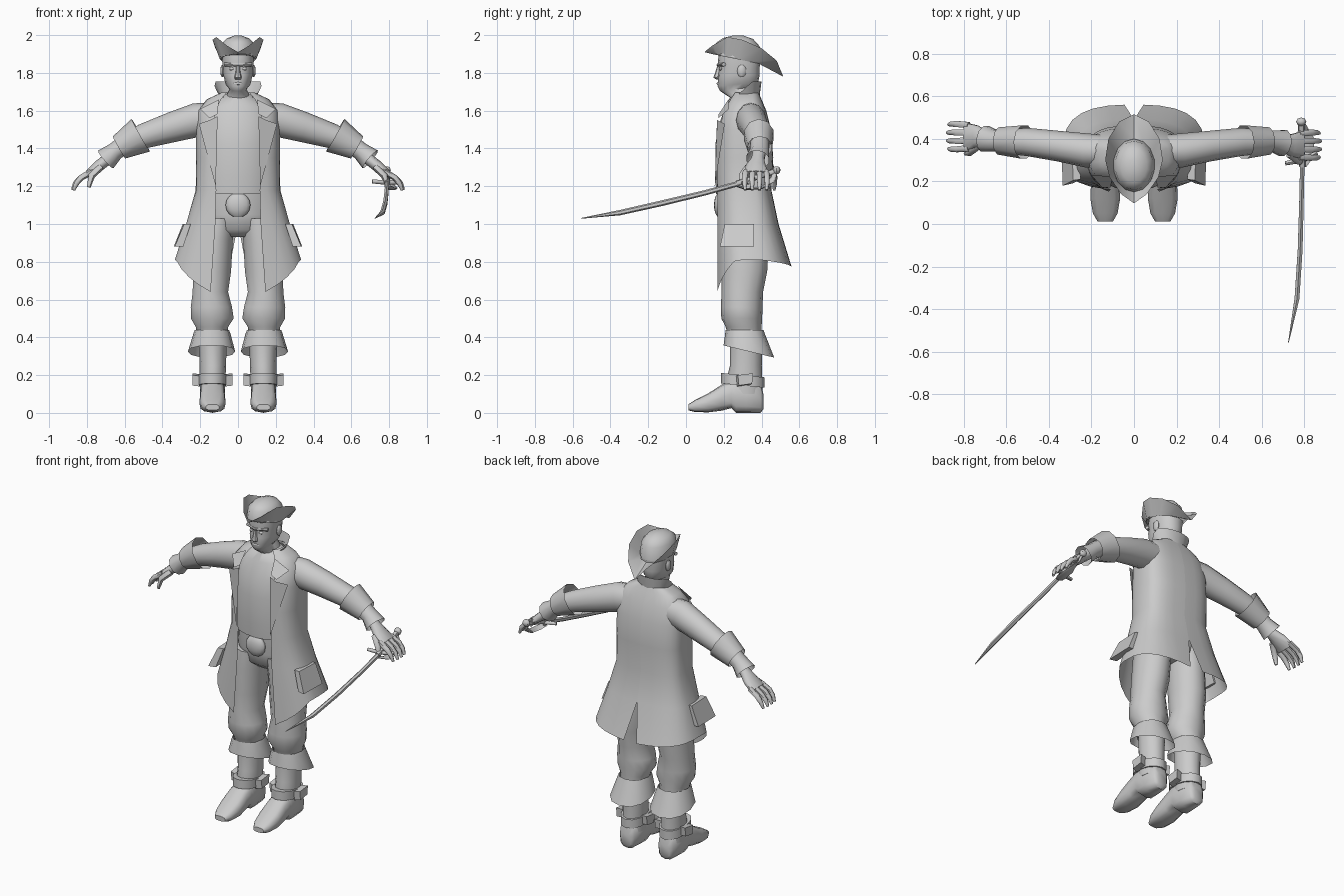
import bpy, bmesh, math
from mathutils import Vector

grey = bpy.data.materials.new("plain grey")
grey.diffuse_color = (0.6, 0.6, 0.6, 1)


def make(name, verts, faces, angle=40):
    """Mesh object with cleaned normals, smooth except at sharp edges."""
    me = bpy.data.meshes.new(name)
    me.from_pydata([tuple(v) for v in verts], [], faces)
    bm = bmesh.new()
    bm.from_mesh(me)
    bmesh.ops.remove_doubles(bm, verts=bm.verts, dist=0.0004)
    bmesh.ops.recalc_face_normals(bm, faces=bm.faces)
    bm.to_mesh(me)
    bm.free()
    me.shade_smooth()
    me.set_sharp_from_angle(angle=math.radians(angle))
    me.materials.append(grey)
    ob = bpy.data.objects.new(name, me)
    bpy.context.collection.objects.link(ob)
    return ob


def loft(name, rings, cap=True, closed=True, angle=40):
    n = len(rings[0])
    verts = [v for r in rings for v in r]
    faces = []
    for i in range(len(rings) - 1):
        for j in range(n if closed else n - 1):
            k = (j + 1) % n
            faces.append((i * n + j, i * n + k, (i + 1) * n + k, (i + 1) * n + j))
    if cap:
        faces += [tuple(range(n)), tuple(range((len(rings) - 1) * n, len(rings) * n))]
    return make(name, verts, faces, angle)


def spow(v, p):
    return math.copysign(abs(v) ** p, v)


def oval(cx, cy, z, rx, ry, n=14, p=1.0, tilt=0.0):
    """Horizontal ring; tilt lowers the back."""
    out = []
    for i in range(n):
        a = 2 * math.pi * i / n
        dy = -ry * spow(math.cos(a), p)
        out.append((cx + rx * spow(math.sin(a), p), cy + dy, z - tilt * dy))
    return out


def tube(name, pts, n=8, cap=True, angle=45):
    """Tube through (x, y, z, r_up, r_side) points."""
    rings = []
    for i, p in enumerate(pts):
        a, b = pts[max(i - 1, 0)], pts[min(i + 1, len(pts) - 1)]
        t = (Vector(b[:3]) - Vector(a[:3])).normalized()
        ref = Vector((1, 0, 0)) if abs(t.y) > 0.7 else Vector((0, 1, 0))
        up = t.cross(ref).normalized()
        side = up.cross(t)
        rings.append([Vector(p[:3]) + up * p[3] * math.cos(2 * math.pi * k / n)
                      + side * p[4] * math.sin(2 * math.pi * k / n) for k in range(n)])
    return loft(name, rings, cap, True, angle)


def ball(name, loc, size, n=12):
    rings = []
    for i in range(1, 8):
        a = math.pi * i / 8
        rings.append(oval(loc[0], loc[1], loc[2] + size[2] * math.cos(a),
                          size[0] * math.sin(a), size[1] * math.sin(a), n))
    return loft(name, rings)


def hexa(name, bottom, top):
    return loft(name, [bottom, top])


# Head, neck, nose, brow, eyes, ears
loft("head", [oval(0, y, z, rx, ry, 18, .9, t) for z, y, rx, ry, t in [
    (1.58, .315, .085, .085, 0), (1.67, .31, .068, .078, 0), (1.715, .272, .045, .092, -.12),
    (1.74, .275, .066, .107, -.1), (1.79, .28, .079, .11, 0), (1.83, .282, .081, .108, 0),
    (1.86, .282, .085, .113, 0), (1.93, .282, .082, .105, 0)]], angle=60)
loft("nose", [oval(0, y, z, rx, ry, 8) for z, y, rx, ry in [
    (1.765, .172, .014, .012), (1.775, .165, .02, .02), (1.80, .17, .013, .016), (1.84, .178, .009, .012)]])
tube("brow", [(-.07, .2, 1.845, .01, .012), (0, .172, 1.842, .009, .01), (.07, .2, 1.845, .01, .012)])
tube("lips", [(-.025, .18, 1.742, .006, .006), (0, .17, 1.744, .008, .008), (.025, .18, 1.742, .006, .006)])
for s in (-1, 1):
    ball("eye", (s * .033, .185, 1.822), (.014, .011, .009), 8)
    ball("ear", (s * .082, .295, 1.81), (.012, .024, .034), 8)

# Three-cornered hat: crown dome and turned-up brim
loft("hat_crown", [oval(0, .275, z, rx, ry, 14, 1, t) for z, rx, ry, t in [
    (1.88, .098, .125, .15), (1.95, .09, .115, .08), (1.982, .062, .08, .03), (1.997, .02, .03, 0)]], angle=60)
half = [(0, .097, 1.91), (.06, .14, 1.945), (.115, .22, 1.99), (.135, .30, 1.975),
        (.12, .40, 1.93), (.07, .48, 1.865), (0, .515, 1.78)]
outer = half + [(-x, y, z) for x, y, z in half[-2:0:-1]]
loft("hat_brim", [oval(0, .275, 1.872, .096, .123, 12, 1, .2), outer], cap=False, angle=35)

# Waistcoat and breeches seat
for name, rows in {
    "waistcoat": [(1.16, .2, .16, .43), (1.25, .205, .155, .44), (1.42, .205, .155, .45),
                  (1.53, .2, .175, .44), (1.62, .17, .21, .41), (1.685, .07, .24, .385)],
    "breeches_seat": [(1.2, .19, .18, .43), (1.05, .2, .185, .44), (.97, .17, .2, .43), (.93, .09, .25, .39)],
}.items():
    loft(name, [oval(0, (f + b) / 2, z, w, (b - f) / 2, 20) for z, w, f, b in rows], angle=60)
ball("belt_buckle", (0, .178, 1.1), (.066, .03, .066), 16)

# Long coat: open in front, slit tail behind
COLS = 12
rows = [(1.695, .09, .25, .385, .06, 0), (1.66, .165, .23, .40, .09, 0), (1.6, .213, .19, .425, .12, 0),
        (1.5, .222, .165, .45, .125, 0), (1.35, .222, .155, .462, .122, 0), (1.18, .224, .158, .452, .115, 0),
        (1.0, .275, .16, .49, .12, 0), (.8, .335, .16, .56, .145, .045)]
for s in (-1, 1):
    rings = []
    for i, (z, w, f, b, xf, gap) in enumerate(rows):
        t0 = math.asin((xf / w) ** (1 / .7))
        ring = []
        for j in range(COLS + 1):
            u = j / COLS
            t = t0 + (math.pi - t0) * u
            x = max(w * abs(math.sin(t)) ** .7 if j < COLS else 0, gap)
            c = spow(math.cos(t), .7)
            y = .33 - c * ((.33 - f) if c > 0 else (b - .33))
            hem = .64 + .17 * min(1, u / .35) - .04 * max(0, 2 * u - 1)
            ring.append((s * x, y, hem if i == len(rows) - 1 else z))
        rings.append(ring)
    loft("coat_half", rings, cap=False, closed=False, angle=50)
    # Lapels and pocket flap
    lap = [(.1, .225, 1.66), (.2, .228, 1.61), (.15, .172, 1.56), (.11, .172, 1.58),
           (.108, .165, 1.57), (.15, .165, 1.55), (.207, .205, 1.53), (.118, .152, 1.2)]
    make("lapel", [(s * x, y, z) for x, y, z in lap], [(0, 1, 2, 3), (4, 5, 6, 7)])
    hexa("pocket_flap", [(s * x, y, .88) for x, y in [(.29, .19), (.335, .18), (.34, .36), (.30, .36)]],
         [(s * x, y, 1.0) for x, y in [(.25, .21), (.285, .205), (.292, .36), (.26, .36)]])

# Standing collar
rings = []
for w, f, b, zf, zb in [(.095, .235, .39, 1.64, 1.68), (.125, .25, .40, 1.66, 1.755)]:
    ring = []
    for j in range(13):
        a = math.radians(-140 + 280 * j / 12)
        k = (1 + math.cos(a)) / 2
        ring.append((w * math.sin(a), .33 + math.cos(a) * ((b - .33) if abs(a) < 1.57 else (.33 - f)),
                     zf + (zb - zf) * min(1, k * 1.6)))
    rings.append(ring)
loft("collar", rings, cap=False, closed=False, angle=50)

# Legs, boots and arms on both sides
for s in (-1, 1):
    loft("breeches_leg", [oval(s * x, y, z, rx, ry, 14) for z, x, y, rx, ry in [
        (1.03, .105, .31, .095, .12), (.92, .125, .312, .1, .127), (.75, .138, .31, .104, .12),
        (.64, .146, .298, .096, .11), (.56, .141, .295, .112, .11), (.5, .136, .295, .116, .108),
        (.455, .138, .305, .088, .095), (.38, .138, .315, .08, .085)]], angle=50)
    loft("boot_cuff", [oval(s * .138, .31, .44, .09, .1, 12, .9),
                       oval(s * .138, .315, .42, .098, .106, 12, .9, .1),
                       oval(s * .14, .333, .325, .125, .134, 12, .9, .24)], cap=False)
    loft("boot_shaft", [oval(s * x, y, z, rx, ry, 12) for z, x, y, rx, ry in [
        (.4, .135, .318, .075, .086), (.25, .133, .317, .07, .084),
        (.17, .135, .308, .068, .095), (.1, .135, .315, .066, .09)]], angle=50)
    # Foot lofted from heel to toe
    rings = []
    for y, z0, z1, w in [(.41, .02, .1, .035), (.395, 0, .15, .052), (.32, 0, .18, .064), (.265, 0, .18, .066),
                         (.24, .025, .175, .066), (.19, .012, .15, .067), (.12, .003, .105, .07),
                         (.05, .004, .07, .058), (.012, .014, .045, .036)]:
        ring = []
        for k in range(12):
            a = 2 * math.pi * k / 12
            ring.append((s * .135 + w * spow(math.sin(a), .7), y,
                         (z0 + z1) / 2 - (z1 - z0) / 2 * spow(math.cos(a), .7)))
        rings.append(ring)
    loft("boot_foot", rings, angle=50)
    loft("boot_strap", [oval(s * .135, .3, z, .076, .115, 12, .9, .1) for z in (.145, .2)])
    for d in (-1, 1):
        x0, x1 = s * .135 + d * .068, s * .135 + d * .107
        hexa("strap_end", [(x0, .27, .14), (x1, .28, .145), (x1, .35, .155), (x0, .34, .15)],
             [(x0, .265, .195), (x1, .275, .2), (x1, .355, .21), (x0, .345, .205)])
    # Sleeve, turned-back cuff, shirt cuff
    dy = .37 if s > 0 else .41
    tube("sleeve", [(s * .12, .34, 1.56, .085, .075), (s * .22, .345, 1.55, .09, .08), (s * .35, .365, 1.512, .08, .072),
                    (s * .5, .385, 1.465, .066, .066), (s * .6, .388, 1.42, .058, .058)], 12, angle=60)
    cy = (.39 + dy) / 2
    tube("sleeve_cuff", [(s * .515, .385, 1.47, .099, .082), (s * .63, .39, 1.405, .067, .067)], 10, False)
    tube("shirt_cuff", [(s * .59, .39, 1.43, .05, .052), (s * .65, .39, 1.385, .048, .052),
                        (s * .70, cy, 1.342, .062, .064)], 10, False)
    # Hand, fingers, thumb
    tube("hand", [(s * .64, .39, 1.39, .034, .036), (s * .695, cy, 1.34, .03, .036),
                  (s * .74, dy, 1.305, .03, .055), (s * .79, dy, 1.265, .022, .068)], 10, angle=60)
    for k, o in enumerate((-.054, -.018, .018, .054)):
        e = .006 * (k in (1, 2))
        tube("finger", [(s * .775, dy + o, 1.277, .017, .017), (s * .83, dy + o * 1.1, 1.245, .016, .016),
                        (s * (.855 + e), dy + o * 1.1, 1.215, .014, .014),
                        (s * (.87 + e), dy + o * 1.05, 1.18, .008, .008)], 6, angle=60)
    tube("thumb", [(s * .73, dy - .04, 1.3, .02, .02), (s * .775, dy - .075, 1.255, .018, .018),
                   (s * .79, dy - .08, 1.195, .01, .01)], 6, angle=60)

# Curved sword held below the right-hand palm
tube("sword_blade", [(.79, .28, 1.215, .014, .012), (.786, .1, 1.165, .014, .012), (.78, -.12, 1.112, .015, .013),
                     (.765, -.35, 1.06, .014, .013), (.725, -.556, 1.03, .002, .002)], 6, angle=30)
tube("sword_grip", [(.79, .27, 1.215, .015, .015), (.785, .465, 1.278, .015, .015)])
ball("sword_pommel", (.785, .48, 1.285), (.024, .02, .022), 8)
tube("sword_crossguard", [(.71, .285, 1.225, .01, .01), (.79, .30, 1.22, .013, .013), (.86, .335, 1.22, .01, .01)])
tube("knuckle_guard", [(.79, .275, 1.2, .006, .02), (.815, .32, 1.185, .006, .028),
                       (.82, .4, 1.19, .006, .026), (.8, .46, 1.235, .006, .016), (.786, .475, 1.28, .006, .01)], 8)
